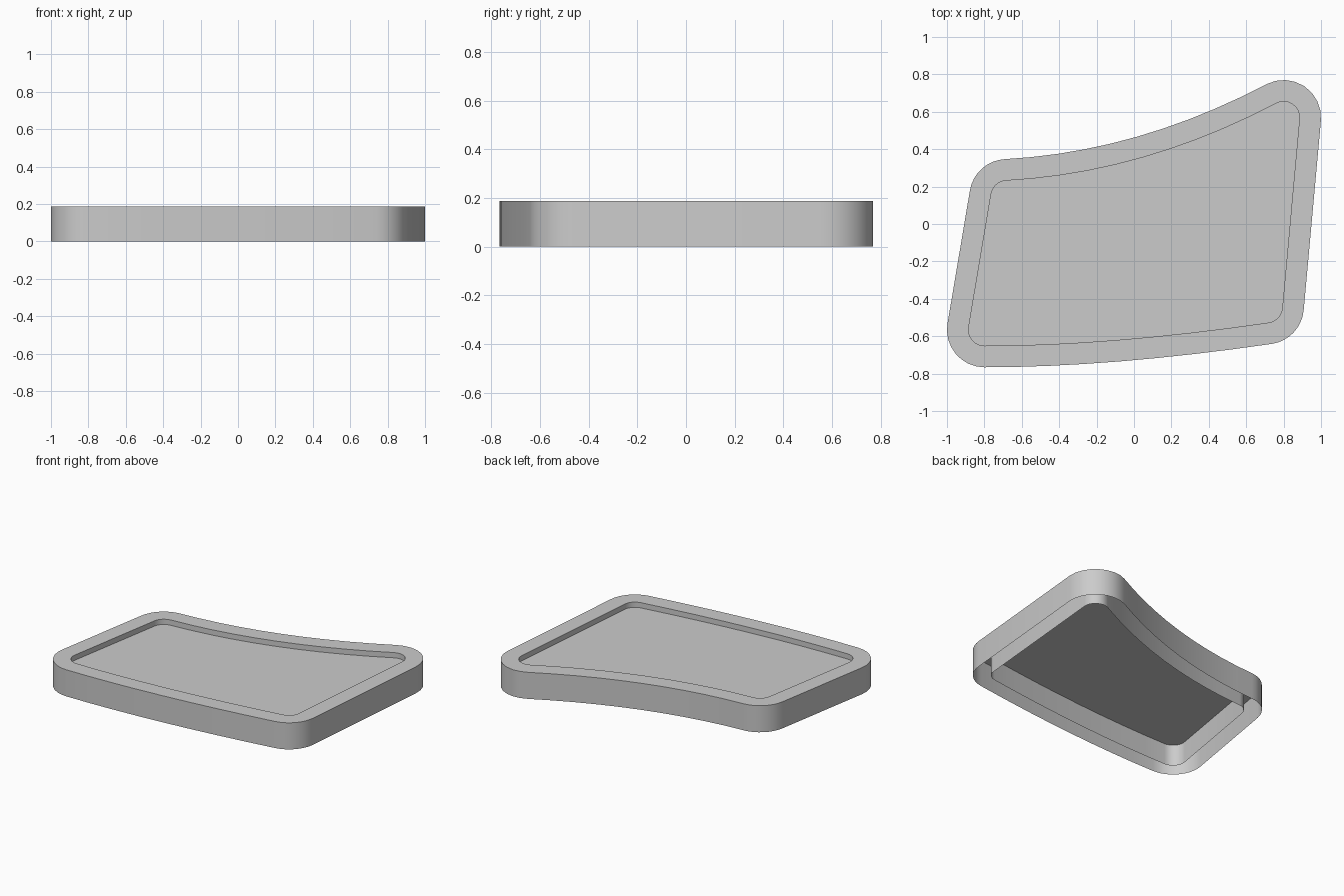
import bpy, bmesh, math
from mathutils import Vector

if "Cube" in bpy.data.objects:
    bpy.data.objects.remove(bpy.data.objects["Cube"])

HEIGHT, PANEL_Z = 0.187, 0.15
R_OUT, R_IN = 0.2, 0.085
ARC_STEPS = 8

# Corner centres, counter-clockwise: each with the control point of the edge that follows it
BL, BR, TR, TL = (Vector(p) for p in ((-0.8, -0.566), (0.708, -0.443), (0.8, 0.57), (-0.68, 0.147)))
EDGES = [
    (BL, Vector((-0.14, -0.566)), BR, 8),   # bowed front
    (BR, (BR + TR) / 2, TR, 1),             # straight right
    (TR, Vector((0.074, 0.188)), TL, 10),   # hollow back
    (TL, (TL + BL) / 2, BL, 1),             # straight left
]


def outline(radius):
    """Offset the core curves outward and join them with round corners."""
    pts = []
    for i, (a, c, b, n) in enumerate(EDGES):
        for k in range(n + 1):
            t = k / n
            p = a * (1 - t) ** 2 + c * 2 * t * (1 - t) + b * t * t
            d = ((c - a) * (1 - t) + (b - c) * t).normalized()
            pts.append(p + radius * Vector((d.y, -d.x)))
        a2, c2 = EDGES[(i + 1) % 4][:2]
        d0, d1 = (b - c), (c2 - a2)
        start = math.atan2(-d0.x, d0.y)
        sweep = (math.atan2(-d1.x, d1.y) - start) % math.tau
        for k in range(1, ARC_STEPS):
            ang = start + sweep * k / ARC_STEPS
            pts.append(b + radius * Vector((math.cos(ang), math.sin(ang))))
    return pts


def build(name, loops, fill_last=False):
    """Bridge a list of (outline, z) loops, optionally capping the last one."""
    bm = bmesh.new()
    rings = [[bm.verts.new((p.x, p.y, z)) for p in pts] for pts, z in loops]
    for r0, r1 in zip(rings, rings[1:]):
        for i in range(len(r0)):
            j = (i + 1) % len(r0)
            bm.faces.new((r0[i], r0[j], r1[j], r1[i]))
    if fill_last:
        bm.faces.new(rings[-1])
    mesh = bpy.data.meshes.new(name)
    bm.to_mesh(mesh)
    bm.free()
    ob = bpy.data.objects.new(name, mesh)
    bpy.context.collection.objects.link(ob)
    bpy.ops.object.select_all(action='DESELECT')
    ob.select_set(True)
    bpy.context.view_layer.objects.active = ob
    bpy.ops.object.shade_smooth_by_angle(angle=math.radians(35))
    return ob


outer, inner = outline(R_OUT), outline(R_IN)

# Frame: outer wall, flat top rim, inner wall; open underneath
build("frame", [(outer, 0), (outer, HEIGHT), (inner, HEIGHT), (inner, 0)])

# Recessed panel inside the frame
build("panel", [(inner, PANEL_Z)], fill_last=True)
